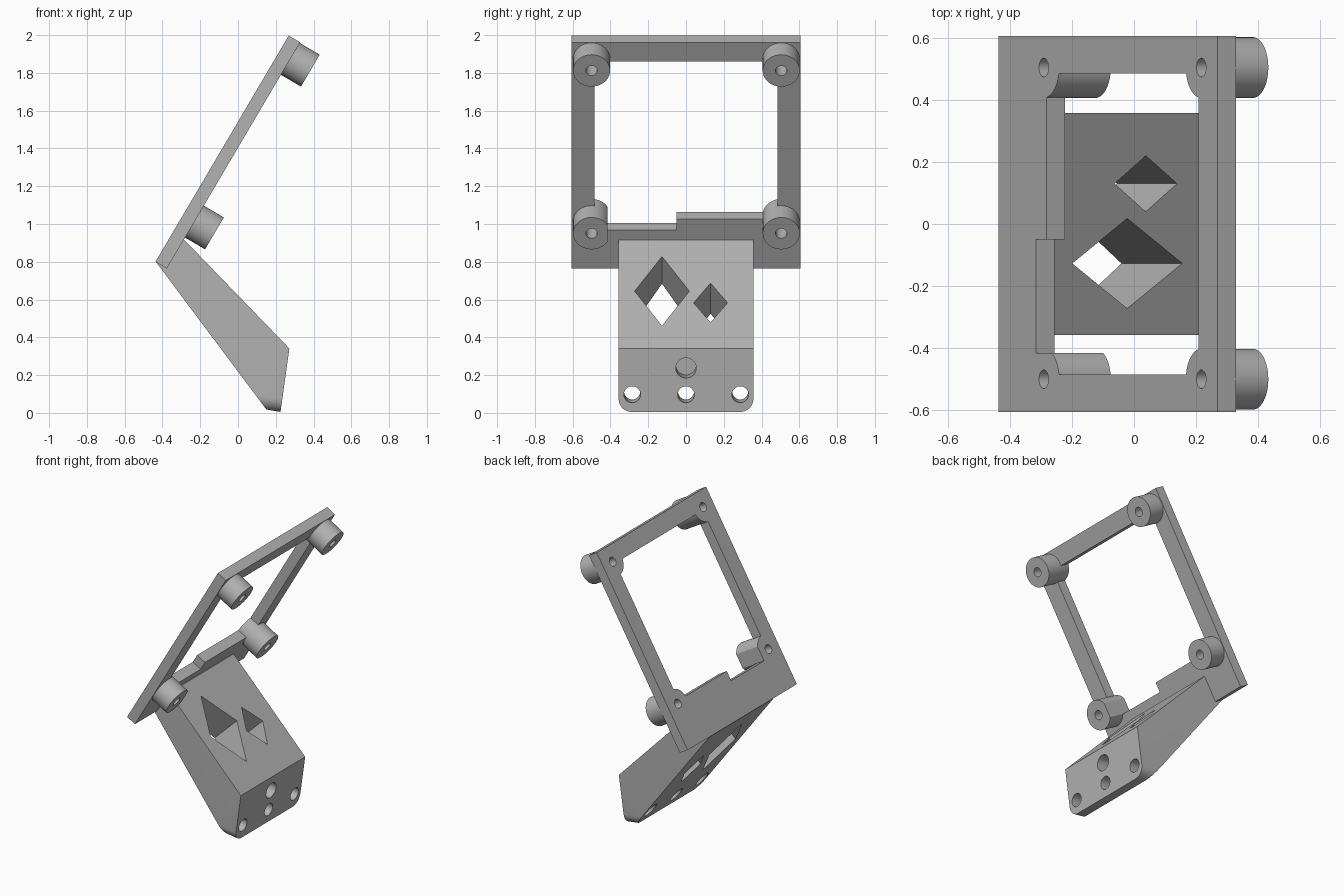
import bpy, bmesh
from math import sin, cos, pi, radians
from mathutils import Matrix

cube = bpy.data.objects.get("Cube")
if cube:
    bpy.data.objects.remove(cube, do_unlink=True)

grey = bpy.data.materials.new("plain grey")
grey.use_nodes = True
GREY = (0.45, 0.45, 0.45, 1)
grey.diffuse_color = GREY
grey.node_tree.nodes["Principled BSDF"].inputs["Base Color"].default_value = GREY


def tilted(x, z, degrees):
    """Frame whose first axis climbs in the xz plane and second axis is y."""
    return Matrix.Translation((x, 0, z)) @ Matrix.Rotation(-radians(degrees), 4, 'Y')


def prism(name, points, low, high, frame):
    bm = bmesh.new()
    face = bm.faces.new([bm.verts.new((a, b, low)) for a, b in points])
    top = bmesh.ops.extrude_face_region(bm, geom=[face])["geom"]
    bmesh.ops.translate(bm, vec=(0, 0, high - low),
                        verts=[v for v in top if isinstance(v, bmesh.types.BMVert)])
    bm.transform(frame)
    bmesh.ops.recalc_face_normals(bm, faces=bm.faces)
    mesh = bpy.data.meshes.new(name)
    bm.to_mesh(mesh)
    bm.free()
    mesh.materials.append(grey)
    obj = bpy.data.objects.new(name, mesh)
    bpy.context.collection.objects.link(obj)
    return obj


def circle(a, b, r, n=48, limit=9):
    return [(a + r * cos(2 * pi * i / n), min(limit, b + r * sin(2 * pi * i / n)))
            for i in range(n)]


def combine(target, tool, operation):
    mod = target.modifiers.new("combine", 'BOOLEAN')
    mod.operation, mod.solver, mod.object = operation, 'EXACT', tool
    bpy.context.view_layer.objects.active = target
    bpy.ops.object.modifier_apply(modifier=mod.name)
    bpy.data.objects.remove(tool, do_unlink=True)


def rectangle(a0, a1, b):
    return [(a0, -b), (a1, -b), (a1, b), (a0, b)]


# Mounting frame with a stepped opening
plate = tilted(-0.437, 0.80, 59.5)
frame = prism("mounting_frame", rectangle(0, 1.39, 0.606), -0.07, 0, plate)
opening = [(0.238, -0.485), (0.238, -0.05), (0.305, -0.05),
           (0.305, 0.485), (1.271, 0.485), (1.271, -0.485)]
combine(frame, prism("opening", opening, -0.2, 0.1, plate), 'DIFFERENCE')

# Standoffs at the corners, one with a flattened side, each drilled through
corners = [(a, b) for a in (0.288, 1.288) for b in (-0.5, 0.504)]
for a, b in corners:
    flat = -0.413 if a < 1 and b < 0 else 9
    # clipping keeps the arc ends only, so the flat stays a single face
    ring = [p for p in circle(a, b, 0.098) if p[1] < flat]
    combine(frame, prism("standoff", ring, -0.193, 0, plate), 'UNION')
for a, b in corners:
    combine(frame, prism("bore", circle(a, b, 0.03, 32), -0.4, 0.1, plate), 'DIFFERENCE')

# Wedge-shaped arm
side = Matrix.Rotation(pi / 2, 4, 'X')
profile = [(-0.435, 0.80), (0.15, 0.018), (0.225, 0.005),
           (0.272, 0.341), (-0.283, 0.915), (-0.35, 0.90)]
arm = prism("arm", profile, -0.357, 0.357, side)

# Rounded lower corners on the arm's end
end = tilted(0.225, 0.005, 82)
R, W = 0.07, 0.357
arc = [(R - R * cos(i * pi / 16), W - R + R * sin(i * pi / 16)) for i in range(9)]
for s in (1, -1):
    corner = [(-0.05, s * (W - R)), (0, s * (W - R))] + [(a, s * b) for a, b in arc[1:]]
    corner += [(R, s * (W + 0.05)), (-0.05, s * (W + 0.05))]
    combine(arm, prism("corner", corner, -0.1, 0.6, end), 'DIFFERENCE')

# Diamond windows square to the sloping top
slope = tilted(-0.283, 0.915, -46)
for a, b, length, width in ((0.376, -0.127, 0.255, 0.145), (0.462, 0.13, 0.145, 0.09)):
    diamond = [(a - length, b), (a, b - width), (a + length, b), (a, b + width)]
    combine(arm, prism("window", diamond, -0.6, 0.1, slope), 'DIFFERENCE')

# Screw holes in the end face: a through row and one blind hole
for a, b, r, depth in ((0.093, -0.285, 0.044, 0.7), (0.093, 0, 0.044, 0.7),
                       (0.093, 0.287, 0.044, 0.7), (0.235, 0, 0.054, 0.12)):
    combine(arm, prism("screw_hole", circle(a, b, r, 32), -0.1, depth, end), 'DIFFERENCE')

for obj in (frame, arm):
    bpy.ops.object.select_all(action='DESELECT')
    obj.select_set(True)
    bpy.context.view_layer.objects.active = obj
    bpy.ops.object.shade_smooth_by_angle(angle=radians(30))
